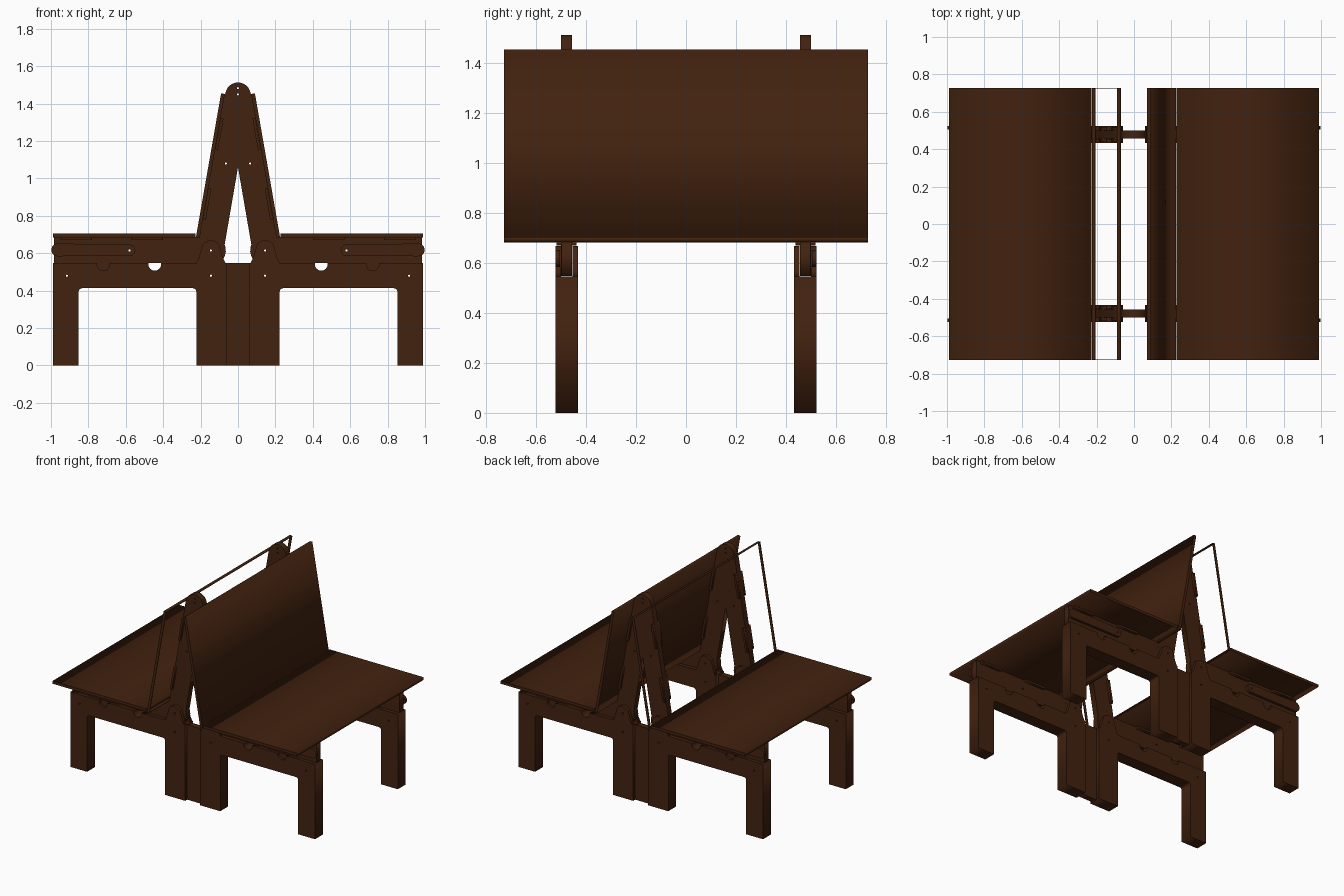
import bpy, bmesh, math
from mathutils import Vector, Matrix

if "Cube" in bpy.data.objects:
    bpy.data.objects.remove(bpy.data.objects["Cube"])

brown = bpy.data.materials.new("dark brown")
brown.diffuse_color = (0.055, 0.016, 0.0048, 1)
brown.use_nodes = True
brown.node_tree.nodes["Principled BSDF"].inputs["Base Color"].default_value = brown.diffuse_color


def finish(name, bm):
    bmesh.ops.remove_doubles(bm, verts=bm.verts, dist=1e-5)
    bmesh.ops.recalc_face_normals(bm, faces=bm.faces)
    me = bpy.data.meshes.new(name)
    bm.to_mesh(me)
    bm.free()
    me.materials.append(brown)
    ob = bpy.data.objects.new(name, me)
    bpy.context.collection.objects.link(ob)
    return ob


def arc(cx, cz, r, a0, a1, n=12):
    return [(cx + r * math.cos(math.radians(a0 + (a1 - a0) * i / n)),
             cz + r * math.sin(math.radians(a0 + (a1 - a0) * i / n))) for i in range(n + 1)]


def hole(cx, cz, r=0.006):
    return arc(cx, cz, r, 0, 315, 7)


def profile(name, loops, y0, y1, sx=1):
    """Plate cut in the x-z plane (first loop outline, others holes), from y0 to y1."""
    cu = bpy.data.curves.new(name, 'CURVE')
    cu.dimensions, cu.fill_mode = '2D', 'BOTH'
    cu.extrude = abs(y1 - y0) / 2
    for loop in loops:
        sp = cu.splines.new('POLY')
        sp.points.add(len(loop) - 1)
        for p, (x, z) in zip(sp.points, loop):
            p.co = (x * sx, z, 0, 1)
        sp.use_cyclic_u = True
    tmp = bpy.data.objects.new(name, cu)
    me = bpy.data.meshes.new_from_object(tmp)
    bm = bmesh.new()
    bm.from_mesh(me)
    bpy.data.objects.remove(tmp)
    bpy.data.meshes.remove(me)
    bpy.data.curves.remove(cu)
    bm.transform(Matrix.Translation((0, (y0 + y1) / 2, 0)) @ Matrix.Rotation(math.pi / 2, 4, 'X'))
    return finish(name, bm)


def box(name, x0, x1, y0, y1, z0, z1):
    return profile(name, [[(x0, z0), (x1, z0), (x1, z1), (x0, z1)]], y0, y1)


# Leaning boards: u runs up the slope, w runs inward from the outer face
FOOT = Vector((0.225, 0.685))
UP = Vector((-0.135, 0.772)).normalized()
IN = Vector((-UP.y, UP.x))
LEN = 0.782


def lean(u, w):
    return tuple(FOOT + UP * u + IN * w)


def lean_rect(u0, u1, w0, w1):
    return [[lean(u0, w0), lean(u1, w0), lean(u1, w1), lean(u0, w1)]]


PX, PZ = 0.145, 0.615    # hinge pivot
tilt = math.degrees(math.atan2(-IN.y, -IN.x))

# Leg frame outline with cable notch in the top edge
inner = [(0.06, 0), (0.223, 0), (0.223, 0.395)] + arc(0.241, 0.395, 0.018, 180, 90, 4)
outer = arc(0.834, 0.395, 0.018, 90, 0, 4) + [(0.852, 0), (0.988, 0), (0.988, 0.547)]
notch = arc(0.445, 0.541, 0.034, 0, -180)
frame_core = inner + outer + [(0.479, 0.547)] + notch + [(0.411, 0.547), (0.06, 0.547)]
notch2 = [(0.754, 0.547)] + arc(0.72, 0.541, 0.034, 0, -180) + [(0.686, 0.547)]
frame_face = inner + outer + notch2 + [(0.479, 0.547)] + notch + [(0.411, 0.547), (0.06, 0.547)]
frame_holes = [hole(PX, 0.48), hole(0.915, 0.48)]

# Hinge ear: flared foot, rounded top
ear = [(0.225, 0.545), (0.21, 0.575)] + arc(PX, PZ, 0.054, 35, 145) + [(0.08, 0.575), (0.065, 0.545)]

# Table rail with a rounded hinge end
rail = [(0.985, 0.548), (0.985, 0.686), (0.2, 0.686)] + arc(PX, PZ, 0.08, 50, 230) + [(0.12, 0.548)]

# Support arm with rounded ends
arm = arc(0.964, 0.618, 0.034, -90, 90) + arc(0.58, 0.616, 0.031, 90, 270)

# A-shaped upright: half outline from the crotch round the foot to the hub
half = [lean(0, 0.158)] + arc(PX, PZ, 0.067, tilt - 180, tilt) + [lean(0, 0.02), lean(LEN, 0.02)]
hub = arc(0, 1.445, 0.068, 10, 170, 20)
upright = [(0, 1.06)] + half + hub + [(-x, z) for x, z in reversed(half)]
upright_holes = [hole(0, 1.45), hole(0, 1.483), hole(0.065, 1.08), hole(-0.065, 1.08),
                 hole(PX, PZ), hole(-PX, PZ)]

for sy in (-1, 1):
    profile("a_frame_upright", [upright] + upright_holes, 0.456 * sy, 0.5 * sy)
    box("centre_post", -0.06, 0.06, 0.458 * sy, 0.5 * sy, 0, 0.547)
    for sx in (-1, 1):
        profile("leg_frame", [frame_core] + frame_holes, 0.45 * sy, 0.505 * sy, sx)
        for a, b in ((0.432, 0.45), (0.505, 0.523)):
            profile("leg_frame_face", [frame_face] + frame_holes, a * sy, b * sy, sx)
        for a, b in ((0.432, 0.454), (0.501, 0.523)):
            profile("hinge_ear", [ear, hole(PX, PZ)], a * sy, b * sy, sx)
        profile("table_rail", [rail, hole(PX, PZ), hole(0.58, PZ)], 0.457 * sy, 0.499 * sy, sx)
        profile("support_arm", [arm, hole(0.58, PZ)], 0.504 * sy, 0.523 * sy, sx)
        # Fixing tabs under the boards
        for u in (0.1, 0.48):
            profile("upright_tab", lean_rect(u, u + 0.17, 0.021, 0.036), 0.438 * sy, 0.518 * sy, sx)
            x = 0.3 + u
            profile("table_tab", [[(x, 0.67), (x + 0.17, 0.67), (x + 0.17, 0.686), (x, 0.686)]],
                    0.438 * sy, 0.518 * sy, sx)

# Table tops
for sx in (-1, 1):
    profile("table_top", [[(0.228, 0.685), (0.988, 0.685), (0.988, 0.705), (0.228, 0.705)]],
            -0.728, 0.728, sx)

# Right leaning board, and the left one which is only an edge band
profile("leaning_board", lean_rect(0, LEN, 0, 0.02), -0.728, 0.728)
for u in (0, LEN - 0.004):
    profile("edge_band_long", lean_rect(u, u + 0.004, 0, 0.02), -0.728, 0.728, -1)
for sy in (-1, 1):
    profile("edge_band_side", lean_rect(0, LEN, 0, 0.02), 0.724 * sy, 0.728 * sy, -1)
